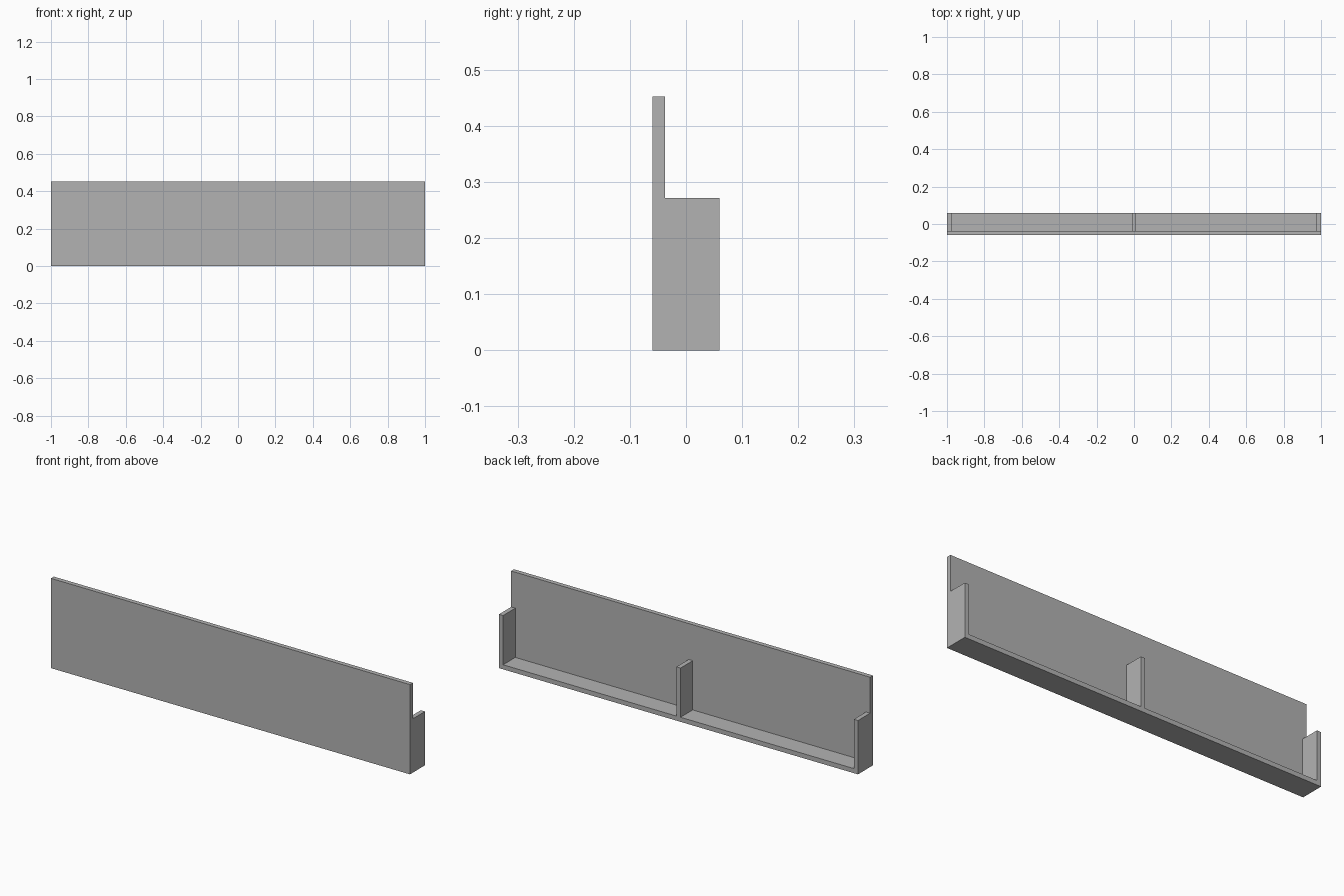
import bpy

# Remove the default cube
cube = bpy.data.objects.get("Cube")
if cube:
    bpy.data.objects.remove(cube, do_unlink=True)

# Single grey material
GREY = (0.45, 0.45, 0.45, 1.0)
mat = bpy.data.materials.new("plain grey")
mat.use_nodes = True
mat.diffuse_color = GREY
mat.node_tree.nodes["Principled BSDF"].inputs["Base Color"].default_value = GREY

# Overall sizes
LENGTH, DEPTH, HEIGHT = 2.0, 0.12, 0.452
BOARD = 0.023
SIDE_HEIGHT = 0.271
FRONT, BACK = -DEPTH / 2, DEPTH / 2
INNER = FRONT + BOARD
END = LENGTH / 2


def box(name, x, y, z):
    """Box spanning the (min, max) range on each axis."""
    bpy.ops.mesh.primitive_cube_add(size=1)
    ob = bpy.context.object
    ob.name = ob.data.name = name
    for v in ob.data.vertices:
        v.co = [lo + (c + 0.5) * (hi - lo) for c, (lo, hi) in zip(v.co, (x, y, z))]
    ob.data.materials.append(mat)
    return ob


# Tall front panel and the narrow shelf behind it
box("front_panel", (-END, END), (FRONT, INNER), (0, HEIGHT))
box("bottom_shelf", (-END, END), (INNER, BACK), (0, BOARD))

# Upright boards standing on the shelf
uprights = {
    "right_end": (-END, -END + BOARD),
    "middle_divider": (-BOARD / 2, BOARD / 2),
    "left_end": (END - BOARD, END),
}
for name, span in uprights.items():
    box(name, span, (INNER, BACK), (BOARD, SIDE_HEIGHT))
